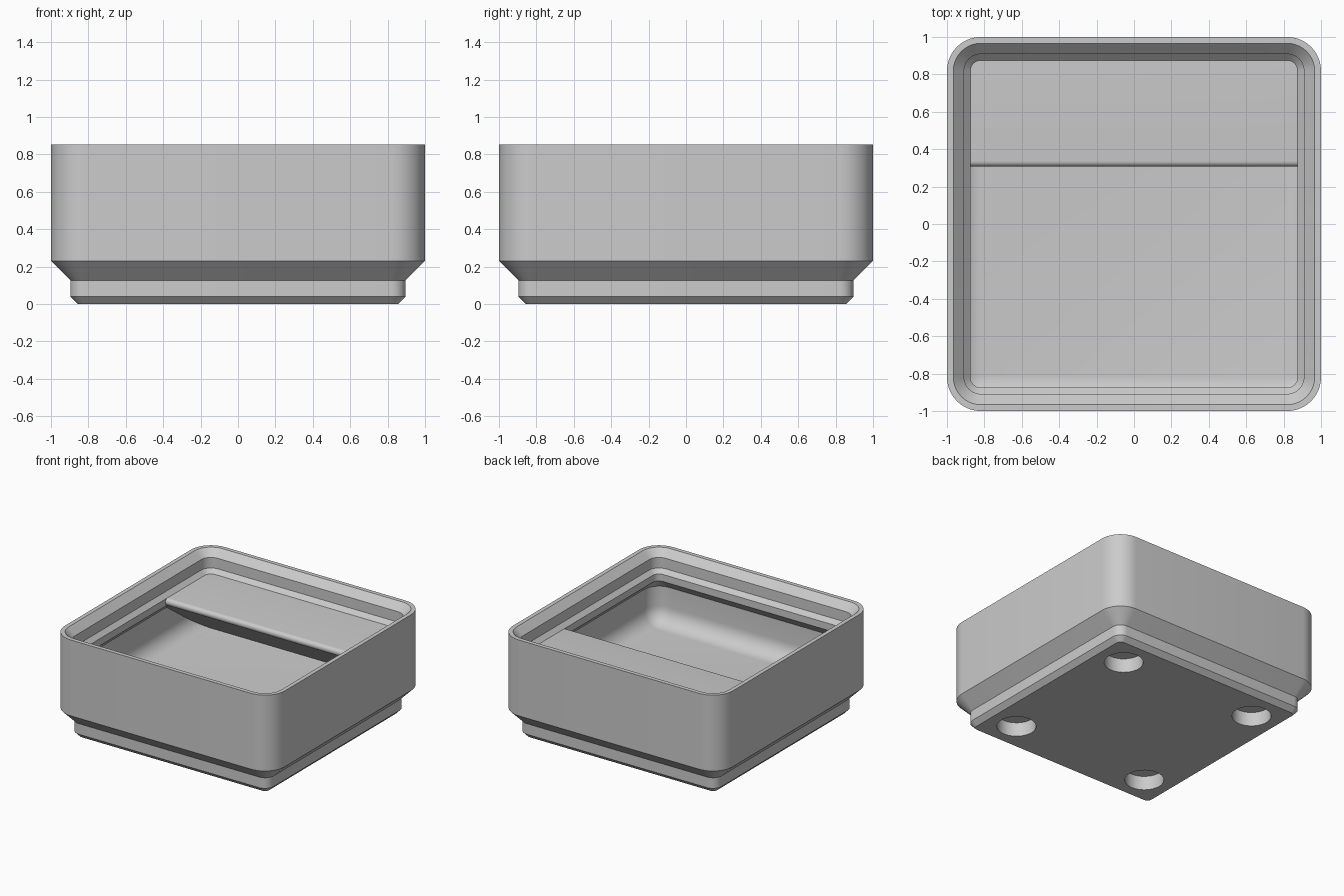
import bpy, bmesh
from math import sin, cos, tan, pi, radians

cube = bpy.data.objects.get("Cube")
if cube:
    bpy.data.objects.remove(cube, do_unlink=True)

grey = bpy.data.materials.new("plain_grey")
grey.use_nodes = True
grey.diffuse_color = (0.6, 0.6, 0.6, 1)
grey.node_tree.nodes["Principled BSDF"].inputs["Base Color"].default_value = (0.6, 0.6, 0.6, 1)

CORNER = 0.181   # outer corner radius
WALL = 0.046     # wall thickness
FILLET = 0.135   # inside floor fillet
FLOOR = 0.24     # inside floor height
LEDGE = 0.675    # foot of the stacking lip


def make_object(name, bm):
    bmesh.ops.recalc_face_normals(bm, faces=bm.faces)
    mesh = bpy.data.meshes.new(name)
    bm.to_mesh(mesh)
    bm.free()
    mesh.materials.append(grey)
    obj = bpy.data.objects.new(name, mesh)
    bpy.context.collection.objects.link(obj)
    return obj


def select_only(obj):
    bpy.ops.object.select_all(action="DESELECT")
    obj.select_set(True)
    bpy.context.view_layer.objects.active = obj


def rounded_square(bm, inset, z, steps=10):
    """Ring of vertices around a rounded square, shrunk by the inset."""
    r = max(CORNER - inset, 0.002)
    c = 1 - inset - r
    ring = []
    for k, (sx, sy) in enumerate([(1, 1), (-1, 1), (-1, -1), (1, -1)]):
        for i in range(steps + 1):
            a = (k + i / steps) * pi / 2
            ring.append(bm.verts.new((sx * c + r * cos(a), sy * c + r * sin(a), z)))
    return ring


# Bin: foot, outer wall, stacking lip, inner wall and filleted floor in one loft
profile = [(0.142, 0), (0.104, 0.039), (0.104, 0.126), (0, 0.23), (0, 0.853),
           (0.034, 0.853), (0.0915, 0.795), (0.0915, 0.709), (0.125, LEDGE),
           (0.125, 0.617), (WALL, 0.538)]
for i in range(9):
    a = i / 8 * pi / 2
    profile.append((WALL + FILLET * (1 - cos(a)), FLOOR + FILLET * (1 - sin(a))))

bm = bmesh.new()
rings = [rounded_square(bm, inset, z) for inset, z in profile]
for low, high in zip(rings, rings[1:]):
    n = len(low)
    for i in range(n):
        j = (i + 1) % n
        bm.faces.new((low[i], low[j], high[j], high[i]))
bm.faces.new(rings[0][::-1])
bm.faces.new(rings[-1])
body = make_object("bin_body", bm)

# Round magnet holes under the four corners
bm = bmesh.new()
for sx in (-1, 1):
    for sy in (-1, 1):
        made = bmesh.ops.create_cone(bm, cap_ends=True, segments=48,
                                     radius1=0.147, radius2=0.147, depth=0.232)
        bmesh.ops.translate(bm, verts=made["verts"], vec=(sx * 0.627, sy * 0.627, 0))
cutter = make_object("hole_cutter", bm)
cutter.hide_render = True
select_only(body)
holes = body.modifiers.new("holes", "BOOLEAN")
holes.operation = "DIFFERENCE"
holes.solver = "EXACT"
holes.object = cutter
bpy.ops.object.modifier_apply(modifier=holes.name)
bpy.data.objects.remove(cutter, do_unlink=True)

# Label shelf: flat top, rounded nose, sloping underside down into the floor
NOSE = 0.029
SLOPE = radians(36)
BACK = 0.96
BOTTOM = FLOOR - 0.02
side = [(BACK, LEDGE)]
for i in range(11):
    a = pi / 2 + i / 10 * (pi - SLOPE)
    side.append((0.336 + NOSE * cos(a), LEDGE - NOSE + NOSE * sin(a)))
y, z = side[-1]
side += [(y + (z - BOTTOM) / tan(SLOPE), BOTTOM), (BACK, BOTTOM)]

bm = bmesh.new()
face = bm.faces.new([bm.verts.new((-0.96, y, z)) for y, z in side])
made = bmesh.ops.extrude_face_region(bm, geom=[face])
bmesh.ops.translate(bm, vec=(1.92, 0, 0),
                    verts=[v for v in made["geom"] if isinstance(v, bmesh.types.BMVert)])
# Clip the hidden back corners so they stay inside the rounded wall
corners = [e for e in bm.edges
           if all(v.co.y > BACK - 0.001 for v in e.verts)
           and abs(e.verts[0].co.x - e.verts[1].co.x) < 0.001]
bmesh.ops.bevel(bm, geom=corners, offset=0.075, segments=1, affect="EDGES")
shelf = make_object("label_shelf", bm)

for obj in (body, shelf):
    select_only(obj)
    bpy.ops.object.shade_smooth_by_angle(angle=radians(30))
